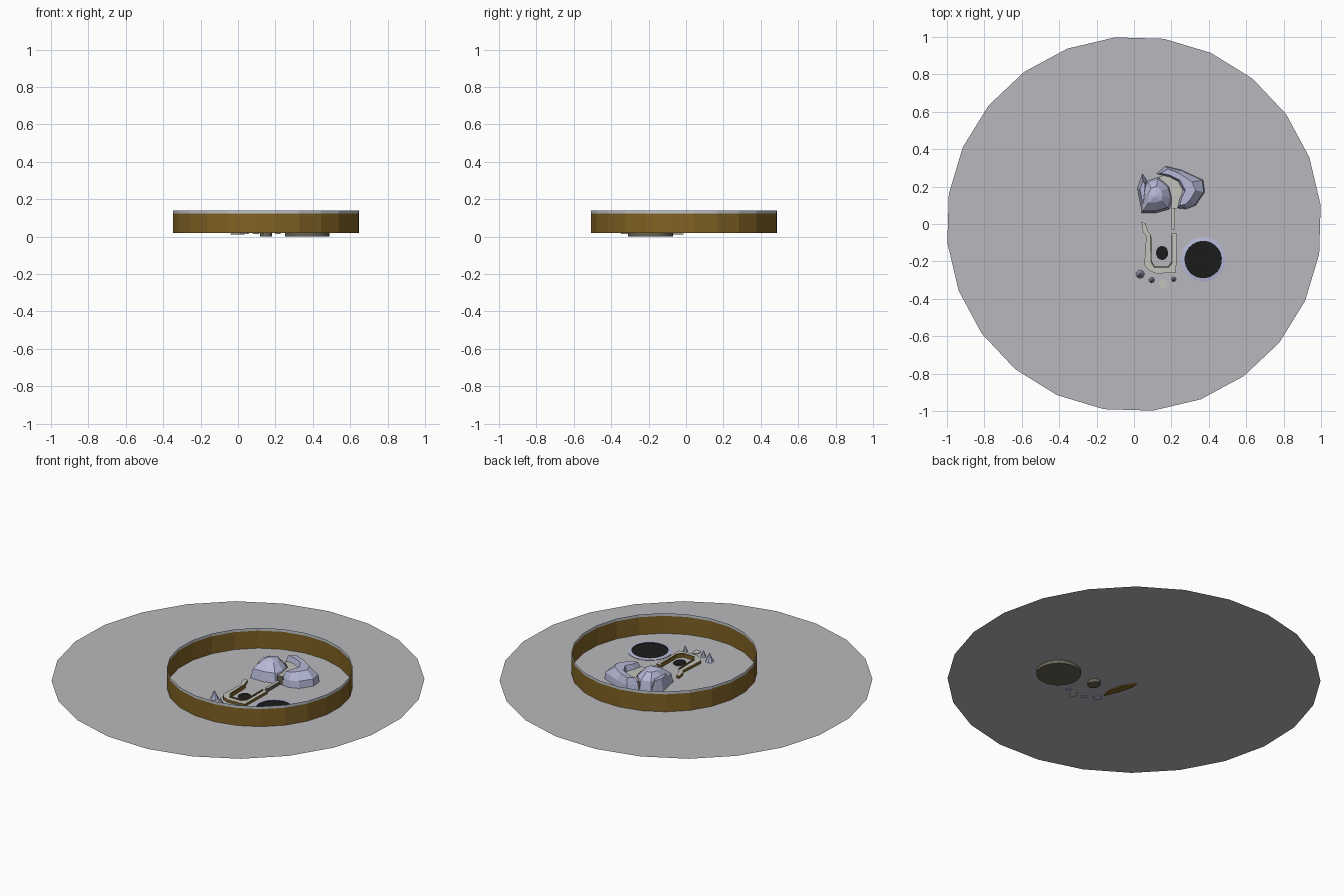
import bpy, bmesh, math

if "Cube" in bpy.data.objects:
    bpy.data.objects.remove(bpy.data.objects["Cube"])

GROUND = 0.02


def material(name, srgb):
    m = bpy.data.materials.new(name)
    m.diffuse_color = [c ** 2.2 for c in srgb] + [1]
    m.use_nodes = True
    m.node_tree.nodes["Principled BSDF"].inputs["Base Color"].default_value = m.diffuse_color
    return m


GREY = material("ground_grey", (0.72, 0.72, 0.735))
BROWN = material("earth_brown", (0.50, 0.385, 0.16))
MIST = material("pale_band", (0.74, 0.77, 0.80))
ROCK = material("lavender_rock", (0.71, 0.72, 0.84))
STONE = material("pale_stone", (0.76, 0.76, 0.73))
BLACK = material("black", (0.13, 0.13, 0.13))
OLIVE = material("dark_olive", (0.40, 0.39, 0.34))


def circle(x, y, r, n=24, turn=5.8, ry=None):
    ry = ry or r
    return [(x + r * math.cos(math.radians(turn) + math.tau * i / n),
             y + ry * math.sin(math.radians(turn) + math.tau * i / n)) for i in range(n)]


def shrink(pts, f, cx, cy):
    return [(cx + (x - cx) * f, cy + (y - cy) * f) for x, y in pts]


def loft(name, rings, mats, bottom=None, top=None):
    """rings: list of (outline, z); mats: one per band; bottom/top: cap material or None."""
    bm = bmesh.new()
    slots = []

    def slot(m):
        if m not in slots:
            slots.append(m)
        return slots.index(m)

    loops = [[bm.verts.new((x, y, z)) for x, y in pts] for pts, z in rings]
    n = len(loops[0])
    for a, b, m in zip(loops, loops[1:], mats):
        for i in range(n):
            j = (i + 1) % n
            bm.faces.new((a[i], a[j], b[j], b[i])).material_index = slot(m)
    if bottom:
        bm.faces.new(loops[0][::-1]).material_index = slot(bottom)
    if top:
        bm.faces.new(loops[-1]).material_index = slot(top)
    if len(rings) > 1:
        bmesh.ops.recalc_face_normals(bm, faces=bm.faces)
    me = bpy.data.meshes.new(name)
    bm.to_mesh(me)
    bm.free()
    for m in slots:
        me.materials.append(m)
    ob = bpy.data.objects.new(name, me)
    bpy.context.collection.objects.link(ob)
    return ob


# Flat ground disc and the open ring wall with its pale top band
loft("ground_disc", [(circle(0, 0, 1.003), GROUND)], [], top=GREY)
ring = circle(0.15, -0.01, 0.5)
loft("ring_wall", [(ring, GROUND), (ring, 0.124), (ring, 0.14)], [BROWN, MIST])

# Round well and small oval pit, both reaching below the ground
well = (0.37, -0.19)
loft("well", [(circle(*well, 0.12), 0), (circle(*well, 0.12), 0.022),
              (circle(*well, 0.10), 0.025), (circle(*well, 0.10), 0.022)],
     [OLIVE, ROCK, BLACK], bottom=OLIVE, top=BLACK)
pit = (0.15, -0.155)
loft("small_pit", [(circle(*pit, 0.033, 12, ry=0.038), 0), (circle(*pit, 0.033, 12, ry=0.038), 0.026)],
     [OLIVE], bottom=OLIVE, top=BLACK)

# U-shaped low bank, with an inner brown lip
outer = [(.04, .01), (.047, -.04), (.065, -.065), (.055, -.22), (.08, -.25), (.12, -.265),
         (.225, -.26), (.23, -.05), (.20, -.05), (.20, -.20), (.18, -.23), (.11, -.23),
         (.09, -.20), (.092, -.06), (.075, -.04), (.06, .005)]
loft("u_bank", [(outer, GROUND), (outer, 0.036)], [BROWN], top=STONE)
lip = [(.085, -.06), (.088, -.205), (.108, -.235), (.185, -.235), (.207, -.21), (.207, -.06),
       (.200, -.06), (.200, -.205), (.18, -.228), (.112, -.228), (.095, -.2), (.092, -.06)]
loft("bank_lip", [(lip, GROUND), (lip, 0.042)], [BROWN], top=OLIVE)

# Channel strip joining the bank to the rocks
strip = [(.20, -.03), (.218, -.03), (.218, .085), (.20, .085)]
loft("channel_strip", [(strip, GROUND), (strip, 0.04)], [OLIVE], top=STONE)

# Thin plate just under the ground
plate = [(.02, -.23), (.035, -.17), (.015, -.09), (-.033, -.013), (-.04, -.06), (-.012, -.16)]
loft("buried_plate", [(plate, 0.012), (plate, 0.018)], [BROWN], bottom=BROWN, top=STONE)

# Row of small pointed rocks and one flat stone
for i, (x, y, r, h) in enumerate([(.033, -.268, .026, .055), (.095, -.30, .018, .04),
                                  (.212, -.295, .016, .04)]):
    loft(f"pointed_rock_{i + 1}", [(circle(x, y, r, 7), 0.014), (circle(x, y, 0.002, 7), 0.014 + h)],
         [ROCK], bottom=ROCK, top=ROCK)
flat = circle(.155, -.322, .022, 7, ry=.027)
loft("flat_stone", [(flat, 0.014), (flat, 0.024)], [STONE], bottom=STONE, top=STONE)

# Left rock dome
dome = [(.04, .06), (.12, .06), (.19, .08), (.205, .14), (.19, .20), (.13, .25), (.07, .23), (.035, .16)]
loft("left_rock", [(dome, GROUND), (shrink(dome, .88, .11, .15), 0.075),
                   (shrink(dome, .45, .11, .16), 0.115), (shrink(dome, .08, .11, .15), 0.125)],
     [ROCK] * 3, top=ROCK)

# Leaning fin beside the dome
fin = [(.018, .19), (.035, .10), (.05, .06), (.06, .15), (.068, .235), (.045, .27)]
loft("rock_fin", [(fin, GROUND), (shrink(fin, .55, .05, .18), 0.09)], [ROCK], top=ROCK)

# Right crescent rock wrapping round the back
crescent = [(.12, .27), (.17, .31), (.25, .29), (.37, .235), (.378, .17), (.33, .10), (.28, .08),
            (.23, .085), (.24, .13), (.26, .18), (.235, .225), (.19, .25)]
ridge = [(.14, .272), (.18, .295), (.24, .272), (.31, .225), (.33, .18), (.30, .13), (.275, .105),
         (.245, .10), (.255, .14), (.275, .18), (.245, .235), (.19, .262)]
loft("right_rock", [(crescent, GROUND), (shrink(crescent, .96, .25, .2), 0.06), (ridge, 0.10)],
     [ROCK] * 2, top=ROCK)

# Pale stream bed between the rocks
bed = [(.20, .08), (.235, .085), (.245, .13), (.262, .18), (.235, .23), (.17, .265), (.13, .25),
       (.185, .20), (.20, .14)]
loft("stream_bed", [(bed, GROUND), (bed, 0.07)], [OLIVE], top=STONE)
